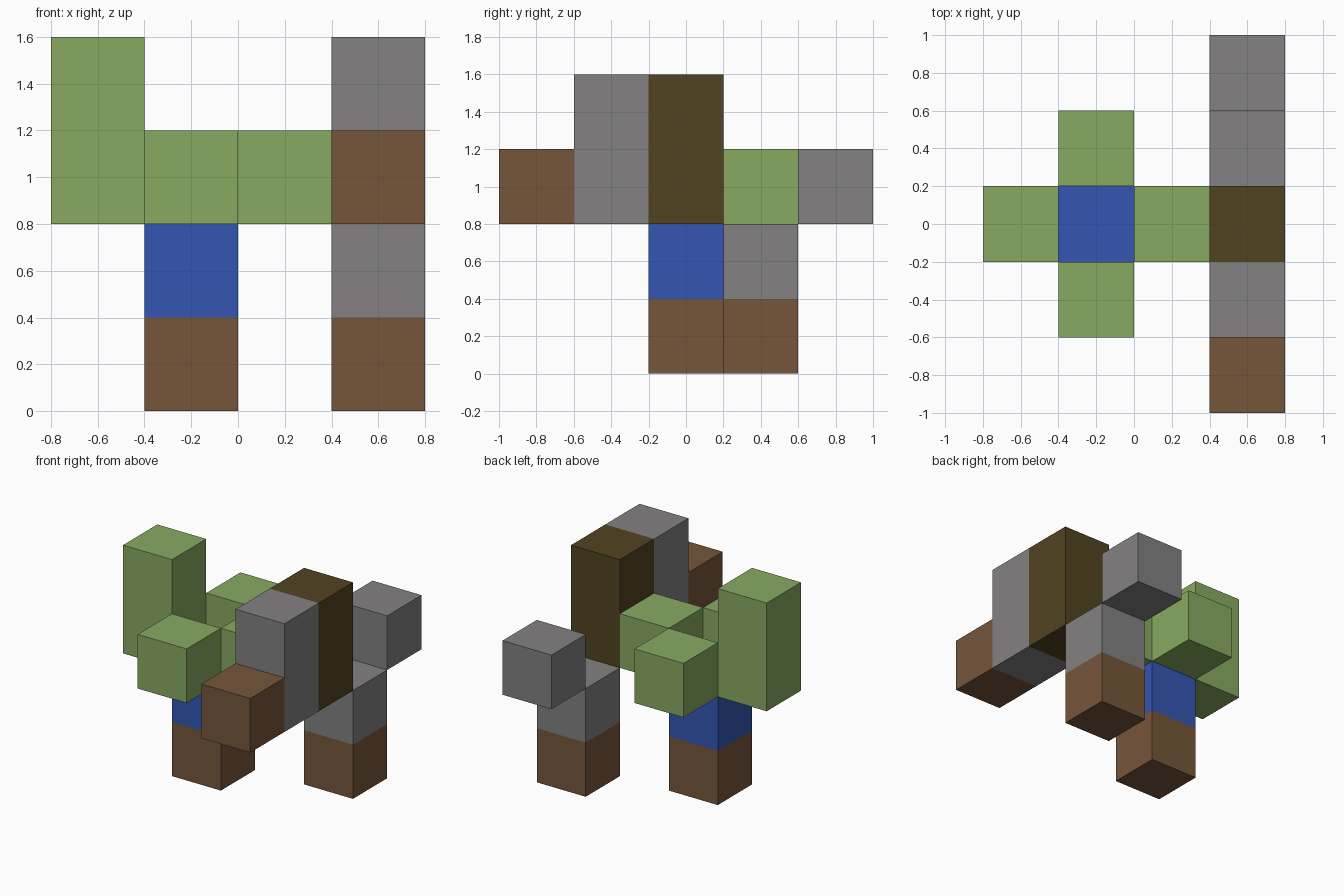
import bpy
import bmesh
from mathutils import Vector

cube = bpy.data.objects.get("Cube")
if cube:
    bpy.data.objects.remove(cube, do_unlink=True)

SIZE = 0.4                            # edge of one block
ORIGIN = Vector((-0.8, -1.0, 0.0))    # low corner of the block grid


def linear(c):
    c /= 255
    return c / 12.92 if c <= 0.04045 else ((c + 0.055) / 1.055) ** 2.4


def make_material(name, rgb):
    colour = tuple(linear(c) for c in rgb) + (1.0,)
    mat = bpy.data.materials.new(name)
    mat.use_nodes = True
    mat.diffuse_color = colour
    shader = mat.node_tree.nodes["Principled BSDF"]
    shader.inputs["Base Color"].default_value = colour
    shader.inputs["Roughness"].default_value = 0.9
    return mat


MATS = {
    "leaf": make_material("leaf green", (135, 170, 97)),
    "stone": make_material("stone grey", (131, 129, 130)),
    "wood": make_material("wood brown", (118, 86, 58)),
    "blue": make_material("deep blue", (51, 86, 178)),
    "bark": make_material("dark olive", (82, 67, 33)),
}

# Part name, material, grid cell (x, y, z), height in blocks
PARTS = [
    # tree: stem with a ring of leaf blocks
    ("stem_base", "wood", (1, 2, 0), 1),
    ("stem_top", "blue", (1, 2, 1), 1),
    ("leaf_front", "leaf", (1, 1, 2), 1),
    ("leaf_back", "leaf", (1, 3, 2), 1),
    ("leaf_left", "leaf", (2, 2, 2), 1),
    ("leaf_right_tall", "leaf", (0, 2, 2), 2),
    # pillar and the row of blocks along the left side
    ("pillar_base", "wood", (3, 3, 0), 1),
    ("pillar_top", "stone", (3, 3, 1), 1),
    ("row_front_block", "wood", (3, 0, 2), 1),
    ("row_tall_stone", "stone", (3, 1, 2), 2),
    ("row_tall_dark", "bark", (3, 2, 2), 2),
    ("row_back_block", "stone", (3, 4, 2), 1),
]


def cells(cell, height):
    x, y, z = cell
    return [(x, y, z + i) for i in range(height)]


FILLED = {c for _, _, cell, h in PARTS for c in cells(cell, h)}


def add_part(name, mat, cell, height):
    bm = bmesh.new()
    for c in cells(cell, height):
        centre = ORIGIN + (Vector(c) + Vector((0.5, 0.5, 0.5))) * SIZE
        made = bmesh.ops.create_cube(bm, size=SIZE)
        faces = {f for v in made["verts"] for f in v.link_faces}
        # drop faces buried against a neighbouring block
        buried = [f for f in faces
                  if tuple(a + round(n) for a, n in zip(c, f.normal)) in FILLED]
        bmesh.ops.translate(bm, verts=made["verts"], vec=centre)
        bmesh.ops.delete(bm, geom=buried, context="FACES_ONLY")
    # merge stacked blocks into plain flat sides
    bmesh.ops.remove_doubles(bm, verts=bm.verts, dist=0.001)
    bmesh.ops.dissolve_limit(bm, angle_limit=0.01, verts=bm.verts, edges=bm.edges)
    mesh = bpy.data.meshes.new(name)
    bm.to_mesh(mesh)
    bm.free()
    mesh.materials.append(MATS[mat])
    obj = bpy.data.objects.new(name, mesh)
    bpy.context.collection.objects.link(obj)


for part in PARTS:
    add_part(*part)
